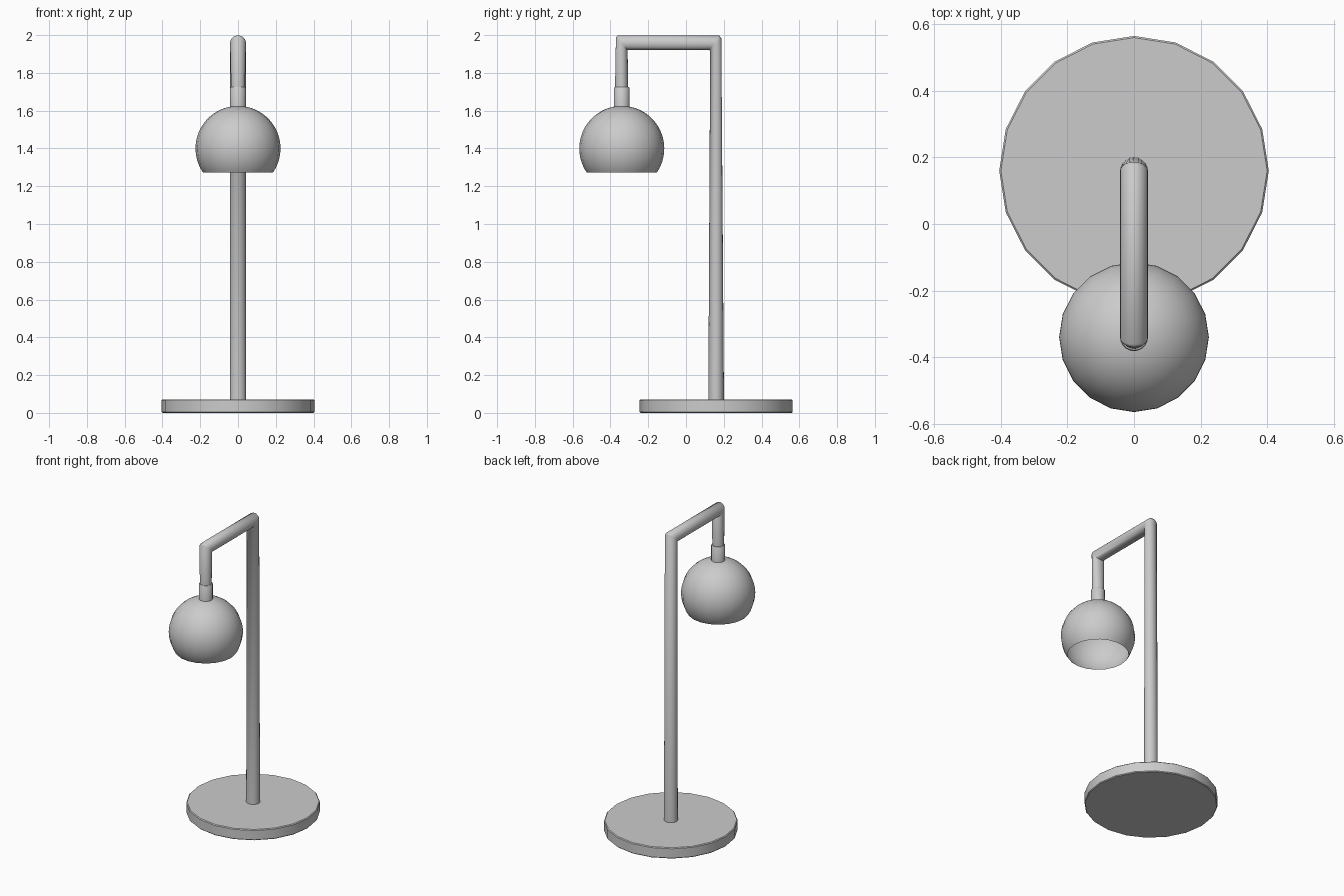
import bpy, bmesh, math

if "Cube" in bpy.data.objects:
    bpy.data.objects.remove(bpy.data.objects["Cube"])

SIDES = 20


def finish(name, bm, angle=40):
    bmesh.ops.recalc_face_normals(bm, faces=bm.faces)
    mesh = bpy.data.meshes.new(name)
    bm.to_mesh(mesh)
    bm.free()
    ob = bpy.data.objects.new(name, mesh)
    bpy.context.collection.objects.link(ob)
    bpy.ops.object.select_all(action='DESELECT')
    ob.select_set(True)
    bpy.context.view_layer.objects.active = ob
    bpy.ops.object.shade_smooth_by_angle(angle=math.radians(angle))
    return ob


def loft(name, rings, cap_start=True, cap_end=True, angle=40):
    """Each ring: half width in x, outer (y, z) and inner (y, z) points."""
    bm = bmesh.new()
    loops = []
    for rx, (y0, z0), (y1, z1) in rings:
        loop = []
        for i in range(SIDES):
            a = 2 * math.pi * i / SIDES
            s = math.sin(a)
            loop.append(bm.verts.new((rx * math.cos(a),
                                      (y0 + y1) / 2 + s * (y0 - y1) / 2,
                                      (z0 + z1) / 2 + s * (z0 - z1) / 2)))
        loops.append(loop)
    for a, b in zip(loops, loops[1:]):
        for i in range(SIDES):
            j = (i + 1) % SIDES
            bm.faces.new((a[i], a[j], b[j], b[i]))
    if cap_start:
        bm.faces.new(loops[0])
    if cap_end:
        bm.faces.new(loops[-1])
    return finish(name, bm, angle)


def turned(name, y, profile, **kw):
    """Upright round part from (radius, z) pairs."""
    return loft(name, [(r, (y + r, z), (y - r, z)) for r, z in profile], **kw)


# Weighted round base with a fine edge bevel
turned("base", 0.16, [(0.40, 0.0), (0.405, 0.005), (0.405, 0.067), (0.40, 0.072)])

# Bent stem: post, top bar and short drop arm in one tube
loft("stem", [
    (0.042, (0.201, 0.06), (0.118, 0.06)),
    (0.042, (0.187, 1.985), (0.128, 1.918)),
    (0.042, (0.175, 1.998), (0.124, 1.921)),
    (0.042, (-0.362, 1.998), (-0.311, 1.921)),
    (0.042, (-0.371, 1.987), (-0.309, 1.918)),
    (0.036, (-0.376, 1.70), (-0.306, 1.70)),
], angle=60)

# Lamp holder collar
turned("socket", -0.34, [(0.042, 1.60), (0.042, 1.72), (0.039, 1.724)])

# Open spherical shade, cut off below the equator
R, ZC, RINGS = 0.225, 1.40, 24
start, end = math.radians(4), math.acos(-0.127 / R)
turned("shade", -0.34,
       [(R * math.sin(t), ZC + R * math.cos(t))
        for t in (start + (end - start) * i / RINGS for i in range(RINGS + 1))],
       cap_end=False)
